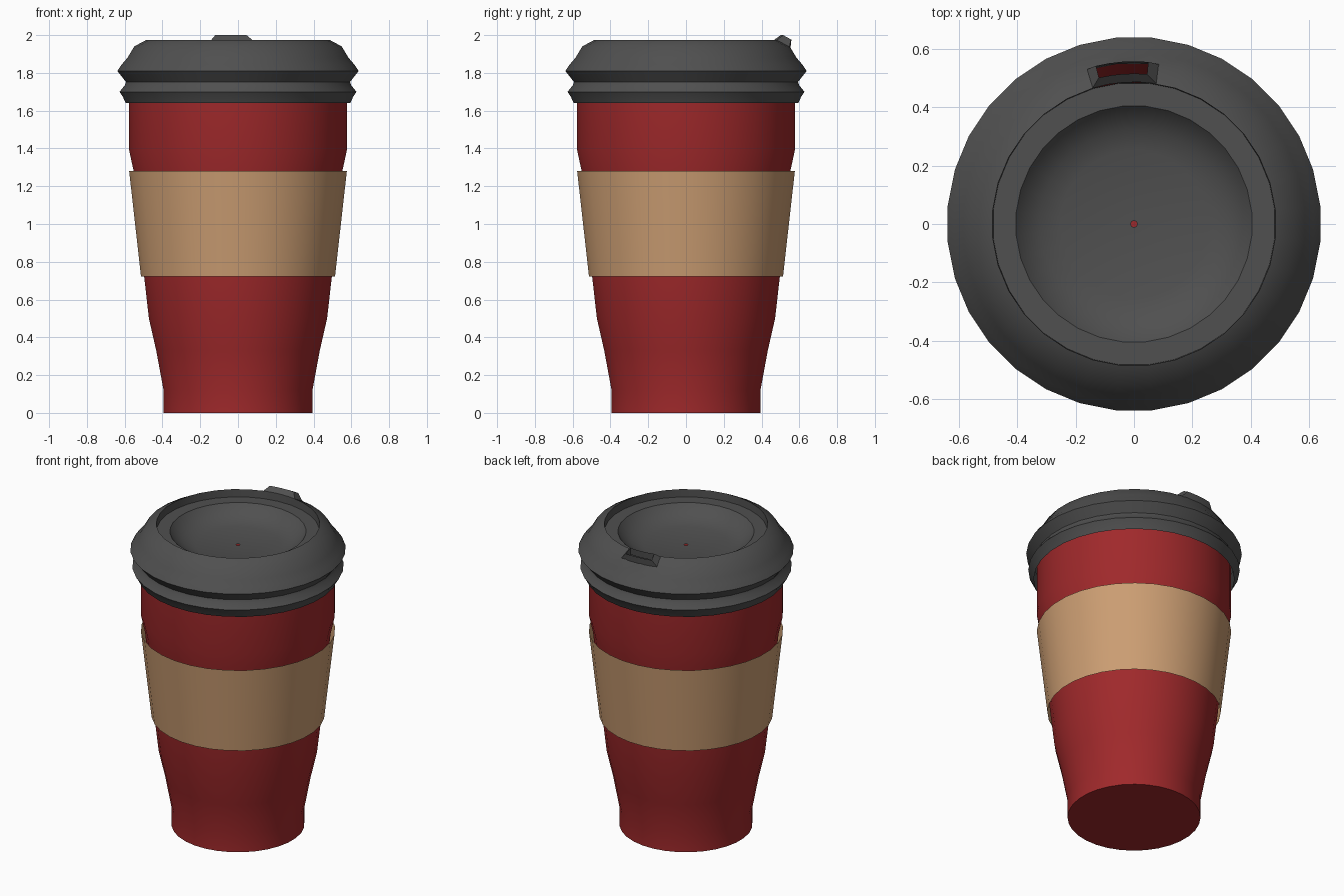
import bpy, bmesh, math

if "Cube" in bpy.data.objects:
    bpy.data.objects.remove(bpy.data.objects["Cube"])

SIDES = 32
STEP = 2 * math.pi / SIDES


def material(name, rgb):
    m = bpy.data.materials.new(name)
    m.diffuse_color = (*rgb, 1)
    m.use_nodes = True
    m.node_tree.nodes["Principled BSDF"].inputs["Base Color"].default_value = m.diffuse_color
    return m


def polar(r, angle, z):
    return (r * math.cos(angle), r * math.sin(angle), z)


def finish(bm, name, mat, angle=45):
    me = bpy.data.meshes.new(name)
    bm.to_mesh(me)
    bm.free()
    me.materials.append(mat)
    ob = bpy.data.objects.new(name, me)
    bpy.context.collection.objects.link(ob)
    bpy.ops.object.select_all(action='DESELECT')
    ob.select_set(True)
    bpy.context.view_layer.objects.active = ob
    bpy.ops.object.shade_smooth_by_angle(angle=math.radians(angle))
    return ob


def bridge(bm, a, b, skip=()):
    n = len(a)
    for i in range(n):
        if i not in skip:
            j = (i + 1) % n
            bm.faces.new((a[i], a[j], b[j], b[i]))


def lathe(profile, cap=False, hole_band=None, hole_sectors=()):
    """Revolve (r, z) points, listed bottom to top along the outside."""
    bm = bmesh.new()
    rings = [[bm.verts.new(polar(r, (i + 0.5) * STEP, z)) for i in range(SIDES)]
             for r, z in profile]
    for k in range(len(rings) - 1):
        bridge(bm, rings[k], rings[k + 1], hole_sectors if k == hole_band else ())
    if cap:
        bm.faces.new(rings[0][::-1])
    return bm


red = material("cup_red", (0.35, 0.022, 0.024))
tan = material("cardboard_tan", (0.60, 0.34, 0.17))
grey = material("lid_grey", (0.08, 0.08, 0.08))

# Cup body: open shell whose rim is hidden inside the lid
finish(lathe([(0.396, 0), (0.396, 0.12), (0.435, 0.33), (0.474, 0.50),
              (0.499, 0.72), (0.555, 1.28), (0.579, 1.39), (0.579, 1.80)],
             cap=True), "cup_body", red)

# Heat sleeve: thin band standing slightly off the cup
finish(lathe([(0.516, 0.722), (0.579, 1.28)]), "heat_sleeve", tan)

# Lid: ridged skirt, sloped shoulder, recessed ring, dished centre, vent hole
lid = [(0.597, 1.64), (0.612, 1.672), (0.630, 1.70), (0.602, 1.735), (0.596, 1.752),
       (0.642, 1.81), (0.618, 1.845), (0.588, 1.88), (0.552, 1.94), (0.487, 1.975),
       (0.485, 1.925), (0.406, 1.925), (0.380, 1.894), (0.325, 1.858),
       (0.253, 1.836), (0.011, 1.836)]
finish(lathe(lid, hole_band=8, hole_sectors=(7, 8)), "lid", grey)

# Drinking spout: raised sloping collar around the opening
bm = bmesh.new()


def loop(lo, hi, r_in, z_in, r_out, z_out):
    angles = [math.radians(lo + (hi - lo) * t / 4) for t in range(5)]
    pts = [polar(r_out, a, z_out) for a in angles]
    pts += [polar(r_in, a, z_in) for a in reversed(angles)]
    return [bm.verts.new(p) for p in pts]


base = loop(81, 107, 0.487, 1.974, 0.554, 1.935)
rim = loop(85, 103.5, 0.516, 2.0, 0.558, 1.977)
inside = loop(85, 103.5, 0.512, 1.955, 0.552, 1.935)
bridge(bm, base, rim)
bridge(bm, rim, inside)
finish(bm, "drinking_spout", grey, 30)
